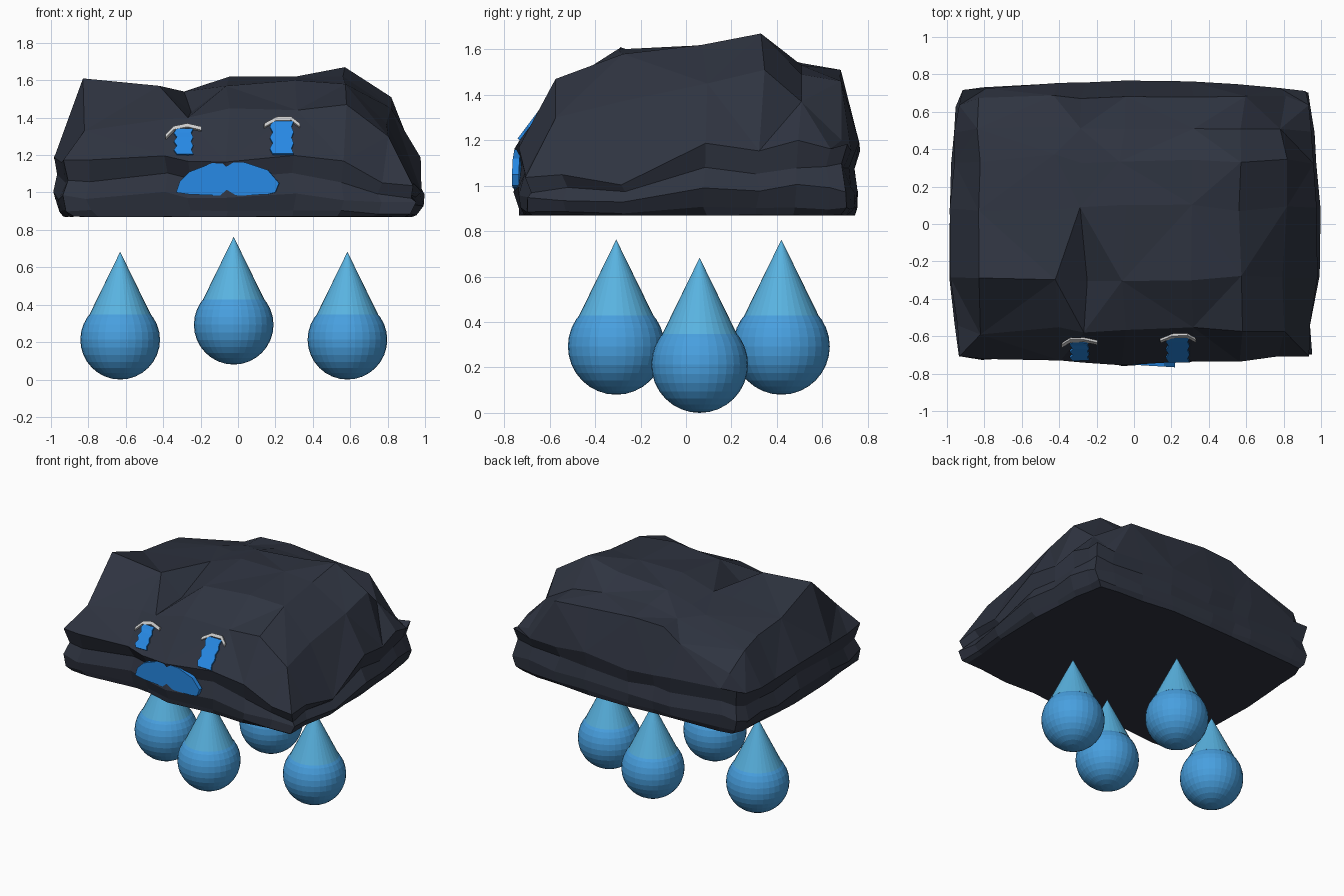
import bpy, random
from mathutils import Vector
from mathutils.bvhtree import BVHTree

if "Cube" in bpy.data.objects:
    bpy.data.objects.remove(bpy.data.objects["Cube"])

random.seed(4)


def material(name, rgb):
    m = bpy.data.materials.new(name)
    m.diffuse_color = (*rgb, 1)
    m.use_nodes = True
    m.node_tree.nodes["Principled BSDF"].inputs["Base Color"].default_value = m.diffuse_color
    return m


dark = material("storm_grey", (0.028, 0.034, 0.052))
drop_blue = material("drop_blue", (0.065, 0.35, 0.74))
tip_blue = material("tip_blue", (0.10, 0.45, 0.75))
tear_blue = material("tear_blue", (0.02, 0.25, 0.78))
white = material("white", (1, 1, 1))


def mesh_object(name, verts, faces, mat):
    me = bpy.data.meshes.new(name)
    me.from_pydata(verts, [], faces)
    me.materials.append(mat)
    ob = bpy.data.objects.new(name, me)
    bpy.context.collection.objects.link(ob)
    return ob


# Cloud top: coarse height grid whose border is the widest ring
xs = [-0.965, -0.82, -0.42, -0.27, -0.06, 0.3, 0.58, 0.8, 0.965]
ys = [-0.735, -0.57, -0.29, 0.08, 0.35, 0.51, 0.68, 0.745]
heights = [
    [1.33, 1.39, 1.40, 1.45, 1.44, 1.47, 1.30],
    [1.61, 1.57, 1.43, 1.57, 1.60, 1.58, 1.37],
    [1.48, 1.53, 1.54, 1.62, 1.62, 1.62, 1.45],
    [1.45, 1.51, 1.53, 1.59, 1.62, 1.67, 1.51],
    [1.41, 1.47, 1.50, 1.54, 1.53, 1.49, 1.37],
    [1.30, 1.42, 1.50, 1.51, 1.48, 1.46, 1.20],
]
nx, ny = len(xs), len(ys)


def jit(a):
    return random.uniform(-a, a)


verts, faces = [], []
for j, y in enumerate(ys):
    for i, x in enumerate(xs):
        if 0 < i < nx - 1 and 0 < j < ny - 1:
            verts.append((x + jit(0.02), y + jit(0.01 if j > 4 else 0.025), heights[j - 1][i - 1]))
        else:
            # border bulges mid-side, corners pulled in, front right dips
            px = x * (1.015 - 0.055 * (y / 0.74) ** 2)
            py = y * (1.015 - 0.07 * x * x)
            dip = 0.15 if x > 0.7 and y < 0 else 0
            verts.append((px + jit(0.012), py + jit(0.012), 1.18 - dip + jit(0.03)))
for j in range(ny - 1):
    for i in range(nx - 1):
        a, b, c, d = j * nx + i, j * nx + i + 1, (j + 1) * nx + i + 1, (j + 1) * nx + i
        faces += ([(a, b, d), (b, c, d)] if (i + j) % 2 else [(a, b, c), (a, c, d)])

# Cloud sides: rings below the border (groove, lip, base)
border = (list(range(nx)) + [j * nx + nx - 1 for j in range(1, ny)]
          + [(ny - 1) * nx + i for i in range(nx - 2, -1, -1)]
          + [j * nx for j in range(ny - 2, 0, -1)])
prev = border
for f, sx, sy, dz in ((0.68, 0.98, 0.965, 0.02), (0.36, 1.01, 0.995, 0.02),
                      (0.10, 0.975, 0.98, 0.006), (0.0, 0.945, 0.965, 0.002)):
    ring = []
    for b in border:
        x, y, z = verts[b]
        ring.append(len(verts))
        inset = 0.035 if y < -0.6 and -0.5 < x < -0.2 else 0
        verts.append((x * sx + jit(0.012), y * sy + inset + jit(0.01),
                      0.87 + (z - 0.87) * f + jit(dz)))
    n = len(ring)
    for k in range(n):
        m = (k + 1) % n
        faces.append((prev[m], prev[k], ring[k], ring[m]))
    prev = ring
faces.append(tuple(reversed(prev)))
verts = [(max(-1, min(1, x)), y, z) for x, y, z in verts]
mesh_object("cloud", verts, faces, dark)
cloud_tree = BVHTree.FromPolygons([Vector(v) for v in verts], faces)


# Face features: strips laid on the cloud front, given some thickness
def strip(name, pairs, mat, plane=None, thickness=0.024):
    pts = []
    for x1, z1, x2, z2 in pairs:
        for x, z in ((x1, z1), (x2, z2)):
            if plane:
                y = plane[0] + plane[1] * x
            else:
                y = cloud_tree.ray_cast(Vector((x, -3, z)), Vector((0, 1, 0)))[0].y
            pts.append((x, y, z))
    quads = [(2 * k, 2 * k + 1, 2 * k + 3, 2 * k + 2) for k in range(len(pairs) - 1)]
    ob = mesh_object(name, pts, quads, mat)
    mod = ob.modifiers.new("thickness", 'SOLIDIFY')
    mod.thickness = thickness
    mod.offset = 0


strip("mouth", [(-0.33, 1.0, -0.31, 1.06), (-0.26, 0.99, -0.26, 1.11),
                (-0.13, 0.985, -0.13, 1.16), (0.04, 0.985, 0.04, 1.16),
                (0.16, 0.99, 0.16, 1.12), (0.20, 1.0, 0.22, 1.05)],
      tear_blue, plane=(-0.738, -0.06), thickness=0.03)

for side, cx, z0, z1, w in (("left", -0.29, 1.2, 1.335, 0.045),
                            ("right", 0.235, 1.2, 1.375, 0.057)):
    # wavy stream of tears
    rows = []
    for k in range(7):
        s = 0.008 * (-1) ** k
        z = z0 + (z1 - z0) * k / 6
        rows.append((cx - w + s, z, cx + w + s * 0.7, z))
    strip(side + "_tear_stream", rows, tear_blue)
    # arched closed eyelid
    top = z1 + 0.012
    if side == "left":
        arch = [(-0.095, -0.055), (-0.05, -0.01), (0.02, 0.005), (0.095, -0.012)]
    else:
        arch = [(-0.095, -0.035), (-0.03, 0.0), (0.05, 0.0), (0.095, -0.035)]
    strip(side + "_eyelid", [(cx + dx, top + dz - 0.009, cx + dx, top + dz + 0.01)
                             for dx, dz in arch], white, thickness=0.028)

# Raindrops: ball with a cone tip
for k, (x, y, z) in enumerate([(-0.63, 0.06, 0.213), (0.585, 0.06, 0.213),
                               (-0.023, -0.307, 0.293), (-0.023, 0.42, 0.293)]):
    bpy.ops.mesh.primitive_uv_sphere_add(segments=32, ring_count=16, radius=0.213,
                                         location=(x, y, z))
    ball = bpy.context.object
    ball.name = f"raindrop_ball_{k + 1}"
    ball.data.materials.append(drop_blue)
    bpy.ops.mesh.primitive_cone_add(vertices=32, radius1=0.164, depth=0.335,
                                    location=(x, y, z + 0.135 + 0.1675))
    tip = bpy.context.object
    tip.name = f"raindrop_tip_{k + 1}"
    tip.data.materials.append(tip_blue)
